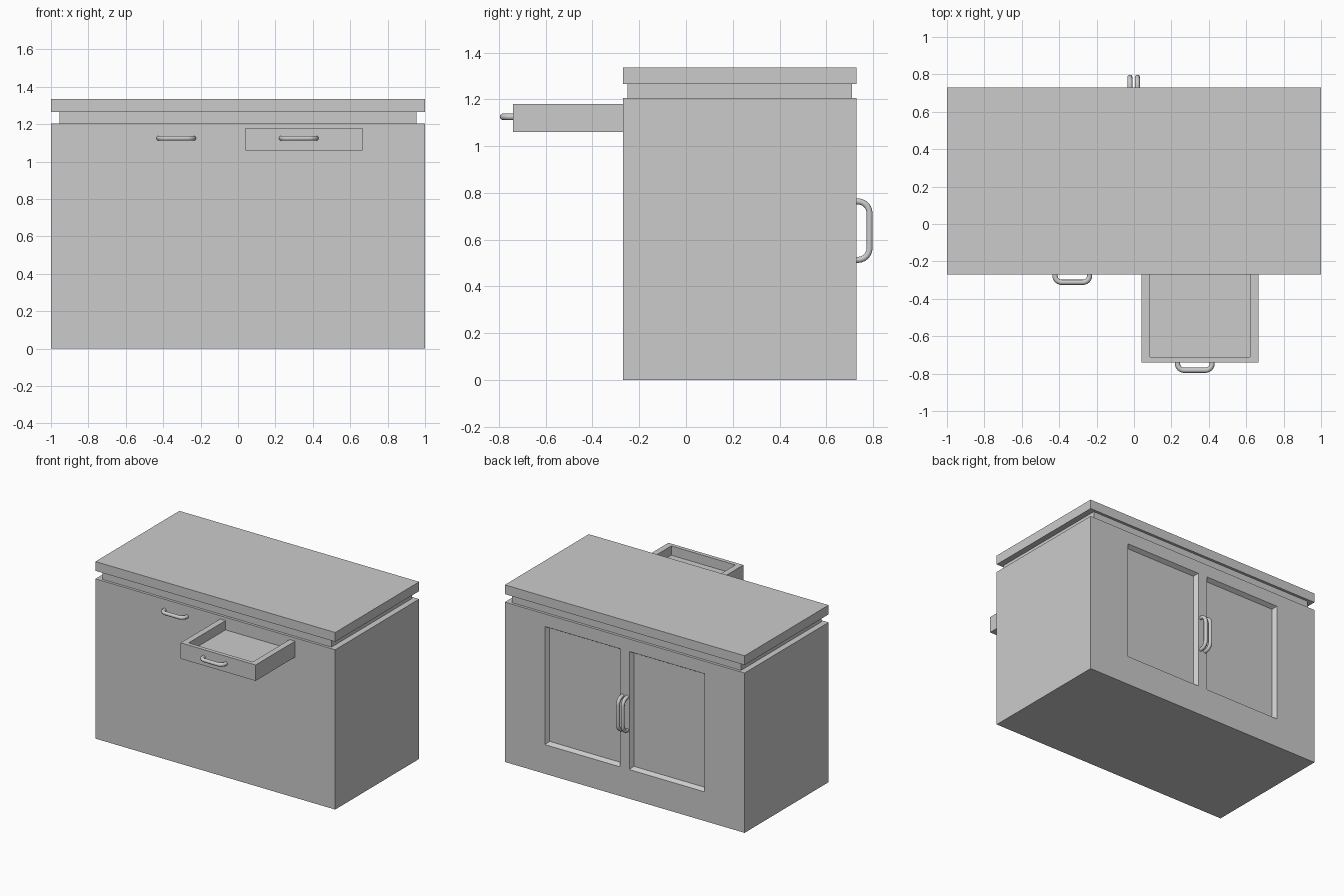
import bpy, bmesh
from math import sin, cos, pi, radians
from mathutils import Vector

if "Cube" in bpy.data.objects:
    bpy.data.objects.remove(bpy.data.objects["Cube"])

FRONT, BACK = -0.27, 0.73


def mesh_object(name, bm):
    bmesh.ops.recalc_face_normals(bm, faces=bm.faces)
    me = bpy.data.meshes.new(name)
    bm.to_mesh(me)
    bm.free()
    ob = bpy.data.objects.new(name, me)
    bpy.context.collection.objects.link(ob)
    return ob


def add_box(name, x, y, z):
    bm = bmesh.new()
    bmesh.ops.create_cube(bm, size=1)
    for v in bm.verts:
        v.co = [(a + b) / 2 + c * (b - a) for (a, b), c in zip((x, y, z), v.co)]
    return mesh_object(name, bm)


def add_handle(name, base, along, out, length, reach, corner, radius):
    """Round bar bent into a U: centreline runs from the face, along, and back."""
    base, along, out = Vector(base), Vector(along), Vector(out)
    h = length / 2
    half = [(-h, -0.02)]
    for i in range(7):
        a = i / 6 * pi / 2
        half.append((-h + corner * (1 - cos(a)), reach - corner * (1 - sin(a))))
    path = half + [(-u, w) for u, w in reversed(half)]
    cu = bpy.data.curves.new(name, 'CURVE')
    cu.dimensions = '3D'
    cu.bevel_depth = radius
    cu.bevel_resolution = 3
    cu.use_fill_caps = True
    sp = cu.splines.new('POLY')
    sp.points.add(len(path) - 1)
    for p, (u, w) in zip(sp.points, path):
        p.co = (*(base + along * u + out * w), 1)
    ob = bpy.data.objects.new(name, cu)
    bpy.context.collection.objects.link(ob)
    bpy.ops.object.select_all(action='DESELECT')
    bpy.context.view_layer.objects.active = ob
    ob.select_set(True)
    bpy.ops.object.convert(target='MESH')
    bpy.ops.object.shade_smooth_by_angle(angle=radians(40))


# Cabinet body with two sloped, recessed door panels in the back face
xs = [-1, -0.665, -0.038, 0.038, 0.665, 1]
zs = [0, 0.22, 1.11, 1.205]
bm = bmesh.new()
grid = [[bm.verts.new((x, BACK, z)) for x in xs] for z in zs]
cells = {}
for j in range(3):
    for i in range(5):
        cells[i, j] = bm.faces.new((grid[j][i], grid[j][i + 1],
                                    grid[j + 1][i + 1], grid[j + 1][i]))
rim = [e for e in bm.edges if e.is_boundary]
ext = bmesh.ops.extrude_edge_only(bm, edges=rim)['geom']
for v in ext:
    if isinstance(v, bmesh.types.BMVert):
        v.co.y = FRONT
front_rim = [e for e in ext if isinstance(e, bmesh.types.BMEdge)
             and all(abs(v.co.y - FRONT) < 1e-5 for v in e.verts)]
bmesh.ops.contextual_create(bm, geom=front_rim)
bmesh.ops.recalc_face_normals(bm, faces=bm.faces)
bmesh.ops.inset_individual(bm, faces=[cells[1, 1], cells[3, 1]],
                           thickness=0.025, depth=-0.03)
mesh_object("cabinet_body", bm)

# Narrower neck and the worktop
add_box("neck", (-0.955, 0.955), (-0.25, 0.71), (1.205, 1.265))
add_box("worktop", (-1, 1), (FRONT, BACK), (1.265, 1.335))

# Open drawer: block with a recessed top
bm = bmesh.new()
bmesh.ops.create_cube(bm, size=1)
x0, x1, y0, y1, z0, z1 = 0.04, 0.665, -0.74, -0.25, 1.06, 1.18
for v in bm.verts:
    v.co = (x0 if v.co.x < 0 else x1, y0 if v.co.y < 0 else y1,
            z0 if v.co.z < 0 else z1)
top = max(bm.faces, key=lambda f: f.calc_center_median().z)
bmesh.ops.inset_individual(bm, faces=[top], thickness=0.01)
for v in top.verts:
    v.co.x = 0.085 if v.co.x < 0.35 else 0.62
    v.co.y = -0.71 if v.co.y < -0.5 else -0.26
tray = bmesh.ops.extrude_discrete_faces(bm, faces=[top])['faces'][0]
bmesh.ops.translate(bm, verts=tray.verts, vec=(0, 0, -0.07))
bmesh.ops.remove_doubles(bm, verts=bm.verts, dist=1e-5)
mesh_object("open_drawer", bm)

# Drawer handles on the front
for name, x, y in (("closed_drawer_handle", -0.33, FRONT),
                   ("open_drawer_handle", 0.325, -0.74)):
    add_handle(name, (x, y, 1.125), (1, 0, 0), (0, -1, 0), 0.185, 0.042, 0.036, 0.014)

# Door handles on the back
for name, x in (("door_handle_left", -0.022), ("door_handle_right", 0.018)):
    add_handle(name, (x, BACK, 0.638), (0, 0, 1), (0, 1, 0), 0.25, 0.055, 0.05, 0.0135)
